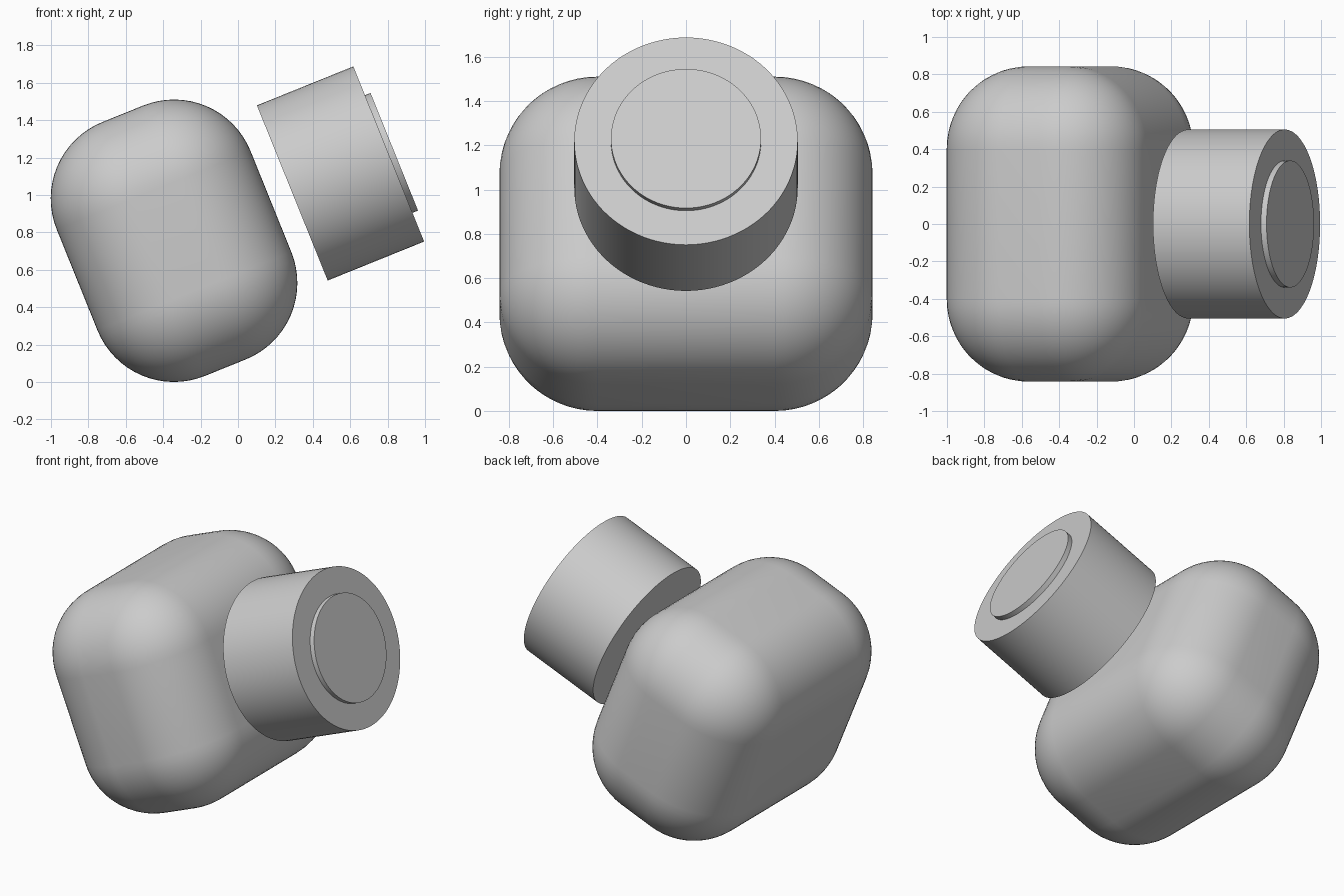
import bpy, bmesh, math
from mathutils import Vector, Matrix

default = bpy.data.objects.get("Cube")
if default:
    bpy.data.objects.remove(default, do_unlink=True)

# Single grey finish
grey = bpy.data.materials.new("grey")
grey.use_nodes = True
colour = (0.6, 0.6, 0.6, 1)
grey.diffuse_color = colour
grey.node_tree.nodes["Principled BSDF"].inputs["Base Color"].default_value = colour

# Every part shares one tilted axis through the body centre
CENTRE = Vector((-0.342, 0, 0.755))
TILT = Matrix.Rotation(math.radians(68), 4, 'Y')


def finish(obj, name, along=0):
    """Name, colour, tilt and smooth a part placed along the shared axis."""
    obj.name = obj.data.name = name
    obj.data.materials.append(grey)
    obj.matrix_world = Matrix.Translation(CENTRE) @ TILT @ Matrix.Translation((0, 0, along))
    bpy.ops.object.select_all(action='DESELECT')
    obj.select_set(True)
    bpy.context.view_layer.objects.active = obj
    bpy.ops.object.shade_smooth_by_angle(angle=math.radians(35))


def rounded_box(name, size, radius):
    bm = bmesh.new()
    bmesh.ops.create_cube(bm, size=1)
    bmesh.ops.scale(bm, vec=size, verts=bm.verts)
    bmesh.ops.bevel(bm, geom=bm.edges[:], offset=radius, segments=16,
                    profile=0.5, affect='EDGES', clamp_overlap=False)
    mesh = bpy.data.meshes.new(name)
    bm.to_mesh(mesh)
    bm.free()
    obj = bpy.data.objects.new(name, mesh)
    bpy.context.collection.objects.link(obj)
    finish(obj, name)


def cylinder(name, radius, start, end):
    bpy.ops.mesh.primitive_cylinder_add(vertices=96, radius=radius, depth=end - start)
    finish(bpy.context.object, name, (start + end) / 2)


# Rounded body, floating barrel and raised end disc
rounded_box("body", (1.464, 1.686, 1.118), 0.441)
cylinder("barrel", 0.505, 0.682, 1.238)
cylinder("end_disc", 0.339, 1.2, 1.27)
